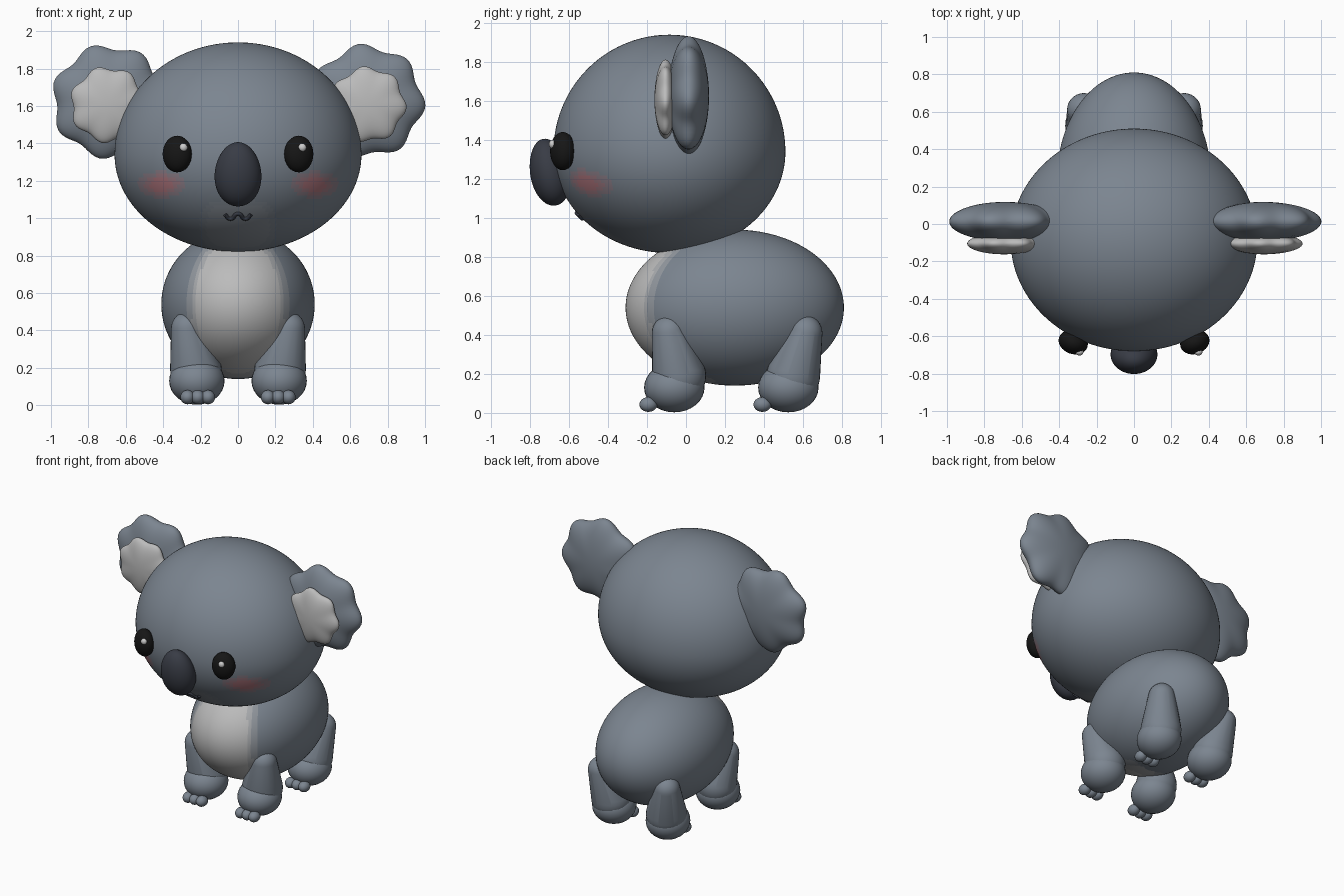
import bpy, bmesh, math
from mathutils import Vector, Matrix

if "Cube" in bpy.data.objects:
    bpy.data.objects.remove(bpy.data.objects["Cube"])

SLATE, LIGHT, PINK = (0.20, 0.235, 0.28), (0.50, 0.50, 0.50), (0.50, 0.16, 0.18)


def material(name, rgb):
    m = bpy.data.materials.new(name)
    m.diffuse_color = (*rgb, 1)
    m.use_nodes = True
    m.node_tree.nodes["Principled BSDF"].inputs["Base Color"].default_value = m.diffuse_color
    return m


def blends(name, a, b, steps):
    return [material(f"{name}_{i}", [p + (q - p) * t for p, q in zip(a, b)])
            for i, t in enumerate(steps)]


fur = material("fur", SLATE)
pale = material("pale_fur", LIGHT)
black = material("eye_black", (0.008, 0.008, 0.008))
dark = material("nose_dark", (0.04, 0.045, 0.06))
white = material("highlight", (0.9, 0.9, 0.9))


def finish(name, bm, mats):
    me = bpy.data.meshes.new(name)
    bm.to_mesh(me)
    bm.free()
    for m in mats:
        me.materials.append(m)
    for p in me.polygons:
        p.use_smooth = True
    ob = bpy.data.objects.new(name, me)
    bpy.context.collection.objects.link(ob)
    return ob


def ball(name, center, radii, mats, rot=None, warp=None, paint=None, seg=32):
    """Ellipsoid; warp edits unit-sphere points, paint picks a material per face."""
    bm = bmesh.new()
    bmesh.ops.create_uvsphere(bm, u_segments=seg, v_segments=seg // 2, radius=1)
    turn = rot or Matrix.Identity(3)
    for v in bm.verts:
        p = warp(v.co.copy()) if warp else v.co
        v.co = turn @ Vector(a * b for a, b in zip(p, radii)) + Vector(center)
    if paint:
        for f in bm.faces:
            f.material_index = paint(f.calc_center_median())
    return finish(name, bm, mats)


def step(d, limits):
    return sum(d < l for l in limits)


# head: ellipsoid with a shallower lower half, blush and snout tint
def head_warp(p):
    p.z *= 0.60 if p.z > 0 else 0.52
    return p


def head_paint(c):
    if c.y > -0.1:
        return 0
    blush = math.hypot((abs(c.x) - 0.41) / 0.125, (c.z - 1.18) / 0.07)
    if blush < 1:
        return step(blush, (1.0, 0.75, 0.5))
    snout = (abs(c.x) / 0.2) ** 3 + (abs(c.z - 0.96) / 0.14) ** 3
    return 3 + step(snout, (1.0, 0.6)) if snout < 1 else 0


ball("head", (0, -0.085, 1.34), (0.66, 0.595, 1.0),
     [fur] + blends("blush", SLATE, PINK, (0.25, 0.5, 0.75))
     + blends("snout", SLATE, LIGHT, (0.08, 0.16)),
     warp=head_warp, paint=head_paint, seg=160)


# body with pale belly
def body_paint(c):
    if c.y > 0.15:
        return 0
    return step(math.hypot(c.x / 0.27, (c.z - 0.53) / 0.42), (1.0, 0.93, 0.86))


ball("body", (0, 0.25, 0.54), (0.41, 0.56, 0.40),
     [fur] + blends("belly", SLATE, LIGHT, (0.3, 0.65, 1.0)), paint=body_paint, seg=128)


# ears: flat discs with seven scallops around the rim
def scallop(phase):
    def warp(p):
        flat = math.hypot(p.x, p.z)
        k = 1 + 0.06 * flat * math.cos(7 * (math.atan2(p.z, p.x) - phase))
        return Vector((p.x * k, p.y, p.z * k))
    return warp


for side, word in ((-1, "left"), (1, "right")):
    lobes = scallop(math.radians(-5 * side))
    ball(f"ear_{word}", (side * 0.69, 0.013, 1.625), (0.295, 0.105, 0.292), [fur],
         warp=lobes, seg=80)
    ball(f"inner_ear_{word}", (side * 0.695, -0.105, 1.607), (0.195, 0.057, 0.195), [pale],
         warp=lobes, seg=80)

    # eyes
    turn = Matrix.Rotation(side * 0.35, 3, 'Z')
    ball(f"eye_{word}", (side * 0.325, -0.632, 1.343), (0.08, 0.063, 0.098), [black], turn)
    ball(f"eye_highlight_{word}", (side * 0.318 + 0.026, -0.685, 1.378),
         (0.022, 0.018, 0.022), [white], seg=16)

    # legs: tapered capsules with a round foot and three toes
    for y, lean, pair in ((-0.035, -0.05, "front"), (0.55, 0.06, "back")):
        bm = bmesh.new()
        for center, r in (((side * 0.225, y, 0.19), 0.138),
                          ((side * 0.268, y + lean, 0.41), 0.09)):
            bmesh.ops.create_uvsphere(bm, u_segments=32, v_segments=16, radius=r,
                                      matrix=Matrix.Translation(center))
        hull = bmesh.ops.convex_hull(bm, input=bm.verts)
        inside = {e for e in hull["geom_interior"] if isinstance(e, bmesh.types.BMVert)}
        bmesh.ops.delete(bm, geom=list(inside), context='VERTS')
        finish(f"{pair}_leg_{word}", bm, [fur])
        fy = -0.06 if pair == "front" else 0.525
        ball(f"{pair}_foot_{word}", (side * 0.22, fy, 0.13), (0.148, 0.155, 0.127), [fur])
        for i in (-1, 0, 1):
            ball(f"{pair}_toe_{word}_{i + 2}", (side * 0.215 + i * 0.055, fy - 0.133, 0.043),
                 (0.038, 0.046, 0.038), [fur], seg=20)


# nose: egg, a little wider at the bottom
def egg(p):
    k = 1 - 0.07 * p.z
    return Vector((p.x * k, p.y * k, p.z))


ball("nose", (0, -0.70, 1.235), (0.125, 0.10, 0.174), [dark],
     Matrix.Rotation(0.2, 3, 'X'), egg, seg=48)

# mouth: small wavy tube
cu = bpy.data.curves.new("mouth", 'CURVE')
cu.dimensions = '3D'
cu.bevel_depth = 0.011
cu.bevel_resolution = 3
cu.use_fill_caps = True
pts = [(-0.07, 1.02), (-0.04, 0.997), (0, 1.025), (0.04, 0.997), (0.07, 1.02)]
sp = cu.splines.new('BEZIER')
sp.bezier_points.add(len(pts) - 1)
for b, (x, z) in zip(sp.bezier_points, pts):
    q = 1 - (x / 0.66) ** 2 - ((z - 1.34) / 0.52) ** 2
    b.co = (x, -0.087 - 0.595 * math.sqrt(q), z)
    b.handle_left_type = b.handle_right_type = 'AUTO'
cu.materials.append(dark)
bpy.context.collection.objects.link(bpy.data.objects.new("mouth", cu))
